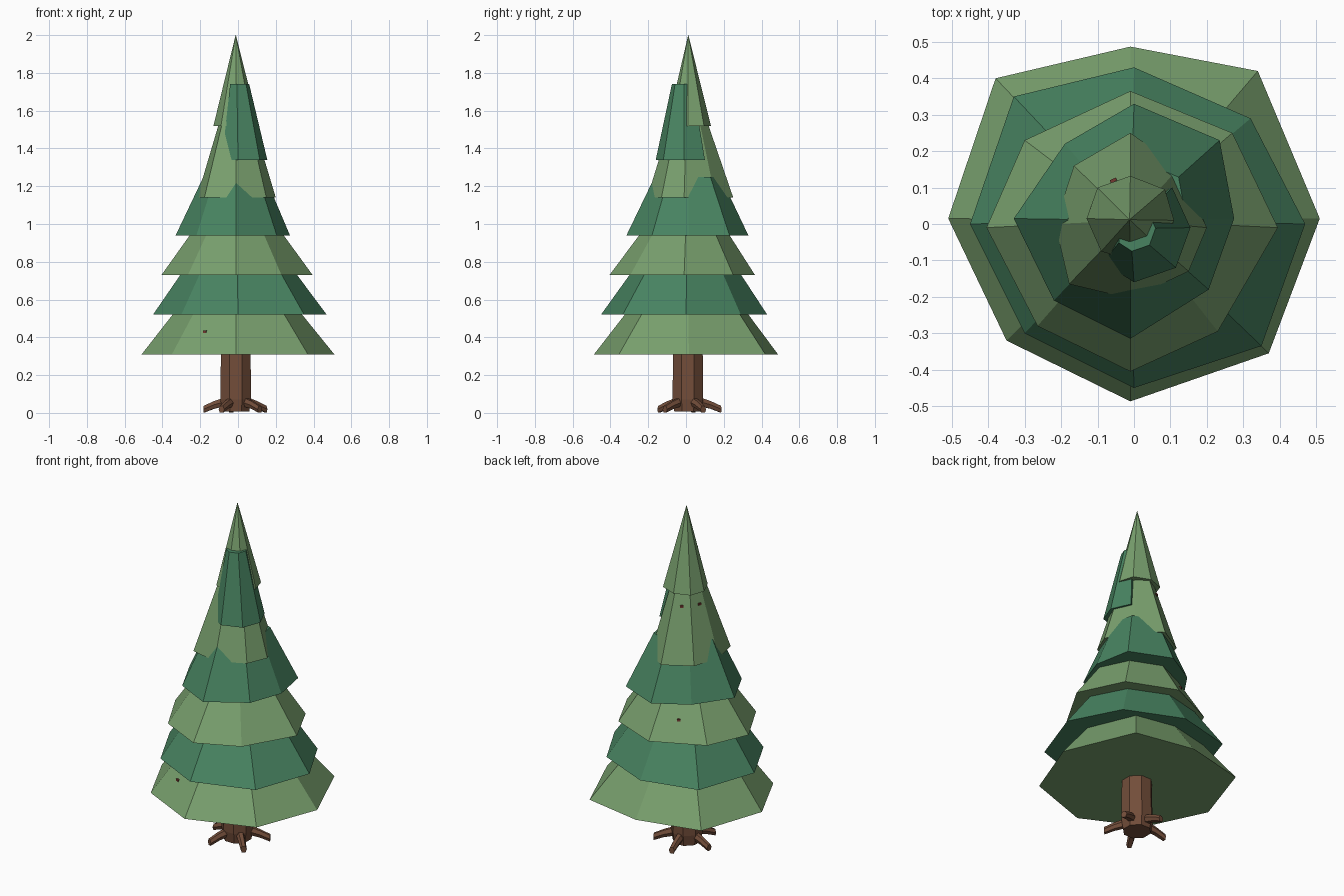
import bpy, bmesh, math
from mathutils import Vector
from mathutils.bvhtree import BVHTree

if "Cube" in bpy.data.objects:
    bpy.data.objects.remove(bpy.data.objects["Cube"])


def material(name, rgb):
    m = bpy.data.materials.new(name)
    m.diffuse_color = (*rgb, 1)
    m.use_nodes = True
    m.node_tree.nodes["Principled BSDF"].inputs["Base Color"].default_value = m.diffuse_color
    return m


LIGHT = material("light_leaf_green", (0.19, 0.35, 0.155))
DARK = material("deep_pine_green", (0.065, 0.23, 0.12))
BARK = material("bark_brown", (0.17, 0.075, 0.042))
TWIG = material("twig_red_brown", (0.17, 0.04, 0.03))
surfaces = {}


def finish(name, bm, mat):
    bmesh.ops.recalc_face_normals(bm, faces=bm.faces)
    surfaces[name] = BVHTree.FromBMesh(bm)
    me = bpy.data.meshes.new(name)
    bm.to_mesh(me)
    bm.free()
    me.materials.append(mat)
    ob = bpy.data.objects.new(name, me)
    bpy.context.collection.objects.link(ob)
    return ob


def loft(name, rings, mat):
    """Capped skin over matching rings of points."""
    bm = bmesh.new()
    loops = [[bm.verts.new(p) for p in ring] for ring in rings]
    n = len(loops[0])
    for a, b in zip(loops, loops[1:]):
        for i in range(n):
            j = (i + 1) % n
            bm.faces.new((a[i], a[j], b[j], b[i]))
    bm.faces.new(loops[0][::-1])
    bm.faces.new(loops[-1])
    return finish(name, bm, mat)


def tier(name, outline, z0, z1, scale, mat, centre=(-0.01, 0.01)):
    """Uneven eight-sided skirt that narrows towards its centre."""
    cx, cy = centre
    low = [(x, y, z0) for x, y in outline]
    top = [(cx + (x - cx) * scale, cy + (y - cy) * scale, z1) for x, y in outline]
    return loft(name, [low, top], mat)


# Foliage skirts: outline runs E, NE, N, NW, W, SW, S, SE
tier("foliage_1", [(.51, .015), (.34, .42), (-.01, .487), (-.38, .40),
                   (-.51, .015), (-.35, -.32), (-.01, -.487), (.37, -.355)],
     .31, .56, .61, LIGHT)
tier("foliage_2", [(.47, .0), (.32, .29), (-.0, .43), (-.33, .35),
                   (-.45, .0), (-.30, -.30), (0, -.45), (.35, -.335)],
     .52, .77, .61, DARK)
tier("foliage_3", [(.395, -.01), (.27, .25), (-.01, .365), (-.30, .23),
                   (-.405, -.01), (-.265, -.28), (-.01, -.405), (.23, -.295)],
     .73, .98, .55, LIGHT)
tier("foliage_4", [(.275, .015), (.235, .23), (0, .33), (-.19, .22),
                   (-.33, .015), (-.22, -.21), (-.01, -.315), (.205, -.18)],
     .94, 1.25, .54, DARK)
tier("foliage_5", [(.20, -.01), (.125, .155), (-.01, .25), (-.165, .16),
                   (-.217, .0), (-.178, -.165), (-.01, -.205), (.15, -.13)],
     1.14, 1.56, .40, LIGHT)
tier("foliage_6", [(.155, -.01), (.105, .10), (.02, .06), (-.05, .03),
                   (-.08, -.03), (-.085, -.105), (0, -.16), (.115, -.12)],
     1.34, 1.74, .42, DARK, (-.01, -.013))
tier("foliage_tip", [(.11, .01), (.085, .095), (-.01, .132), (-.10, .10),
                     (-.13, .015), (-.09, -.075), (-.01, -.10), (.075, -.07)],
     1.52, 2.0, .005, LIGHT, (-.012, .012))


# Trunk
def ring(r, z, n=8):
    return [(-.012 + r * math.cos(math.tau * (i + .5) / n),
             .01 + r * math.sin(math.tau * (i + .5) / n), z) for i in range(n)]


loft("trunk", [ring(.078, .008), ring(.088, .07), ring(.084, .40)], BARK)

# Five splayed roots
for k in range(5):
    a = math.radians(-45 + 72 * k)
    out = Vector((math.cos(a), math.sin(a), 0))
    side = Vector((-out.y, out.x, 0))
    rings = []
    for r, z, w, h in ((.05, .062, .024, .024), (.12, .042, .02, .02), (.175, .019, .017, .018)):
        c = Vector((-.008, .012, z)) + out * r
        rings.append([c + side * w * .5 + Vector((0, 0, h)), c - side * w * .5 + Vector((0, 0, h)),
                      c - side * w, c - side * w * .6 - Vector((0, 0, h)),
                      c + side * w * .6 - Vector((0, 0, h)), c + side * w])
    loft(f"root_{k + 1}", rings, BARK)

# Tiny twig ends poking through the foliage
for k, (part, deg, z) in enumerate((("foliage_1", 243, .43), ("foliage_3", 116, .84),
                                    ("foliage_5", 113, 1.45), ("foliage_5", 165, 1.45))):
    a = math.radians(deg)
    out = Vector((math.cos(a), math.sin(a), 0))
    side = Vector((-out.y, out.x, 0))
    hit = surfaces[part].ray_cast(Vector((-.01, .01, z)) + out, -out)[0]
    if hit:
        up = Vector((0, 0, .006))
        square = [side * .009 + up, -side * .009 + up, -side * .009 - up, side * .009 - up]
        loft(f"twig_{k + 1}", [[hit + out * d + s for s in square] for d in (-.03, .007)], TWIG)
